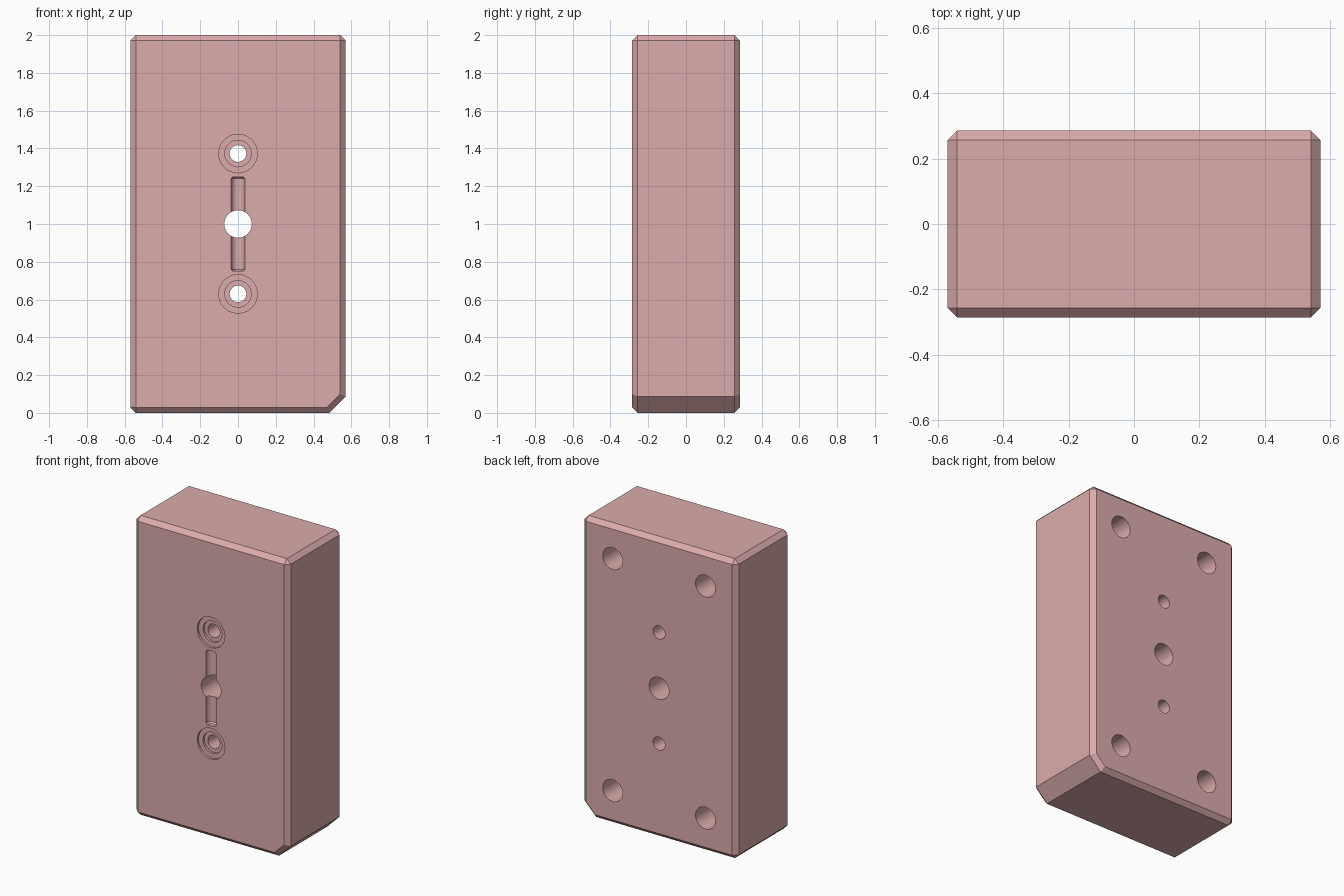
import bpy, bmesh, math
from mathutils import Matrix, Vector

if "Cube" in bpy.data.objects:
    bpy.data.objects.remove(bpy.data.objects["Cube"])

W, D, H = 0.57, 0.285, 2.0   # half width, half depth, height
CUT, CH = 0.087, 0.029       # keyed corner size, edge chamfer


def new_object(name, bm):
    mesh = bpy.data.meshes.new(name)
    bm.normal_update()
    bm.to_mesh(mesh)
    bm.free()
    ob = bpy.data.objects.new(name, mesh)
    bpy.context.collection.objects.link(ob)
    return ob


def cylinder(bm, radius, length, matrix):
    return bmesh.ops.create_cone(bm, cap_ends=True, segments=48, radius1=radius,
                                 radius2=radius, depth=length, matrix=matrix)


def subtract(body, cutter):
    mod = body.modifiers.new("cut", "BOOLEAN")
    mod.operation = "DIFFERENCE"
    mod.solver = "EXACT"
    mod.object = cutter
    bpy.context.view_layer.objects.active = body
    bpy.ops.object.modifier_apply(modifier=mod.name)
    bpy.data.objects.remove(cutter, do_unlink=True)


def bore(body, x, z, radius, y0, y1):
    bm = bmesh.new()
    m = Matrix.Translation((x, (y0 + y1) / 2, z)) @ Matrix.Rotation(math.pi / 2, 4, "X")
    cylinder(bm, radius, y1 - y0, m)
    subtract(body, new_object("bore_cutter", bm))


# Block body: five-sided outline with one keyed corner, extruded in depth
outline = [(-W, 0), (W - CUT, 0), (W, CUT), (W, H), (-W, H)]
bm = bmesh.new()
face = bm.faces.new([bm.verts.new((x, -D, z)) for x, z in outline])
ext = bmesh.ops.extrude_face_region(bm, geom=[face])
bmesh.ops.translate(bm, vec=Vector((0, 2 * D, 0)),
                    verts=[v for v in ext["geom"] if isinstance(v, bmesh.types.BMVert)])
bmesh.ops.recalc_face_normals(bm, faces=bm.faces)

# Chamfer every square edge, leaving the two keyed-corner edges crisp
edges = [e for e in bm.edges if e.calc_face_angle() > math.radians(60)]
bmesh.ops.bevel(bm, geom=edges, offset=CH, offset_type="OFFSET", segments=1,
                profile=0.5, affect="EDGES", clamp_overlap=True)
body = new_object("mold_block", bm)

# Long groove across the centre of the front face, with chamfered ends
bm = bmesh.new()
cylinder(bm, 0.036, 0.5, Matrix.Translation((0, -D + 0.003, 1.0)))
rims = [e for e in bm.edges if abs(e.verts[0].co.z - e.verts[1].co.z) < 1e-5]
bmesh.ops.bevel(bm, geom=rims, offset=0.009, segments=1, affect="EDGES")
subtract(body, new_object("groove_cutter", bm))

# Central through hole
bore(body, 0, 1.0, 0.073, -0.5, 0.5)

# Stepped screw holes above and below the groove
for z in (0.63, 1.373):
    bore(body, 0, z, 0.102, -0.5, -D + 0.015)
    bore(body, 0, z, 0.070, -0.5, -D + 0.030)
    bore(body, 0, z, 0.044, -0.5, 0.5)

# Blind corner holes in the back
for x in (-0.343, 0.343):
    for z in (0.225, 1.775):
        bore(body, x, z, 0.073, D - 0.3, 0.5)

# Smooth hole walls, crisp edges
body.data.shade_smooth()
body.data.set_sharp_from_angle(angle=math.radians(30))

mat = bpy.data.materials.new("dusty_pink")
mat.diffuse_color = (0.71, 0.41, 0.41, 1)
mat.use_nodes = True
mat.node_tree.nodes["Principled BSDF"].inputs["Base Color"].default_value = mat.diffuse_color
body.data.materials.clear()
body.data.materials.append(mat)
